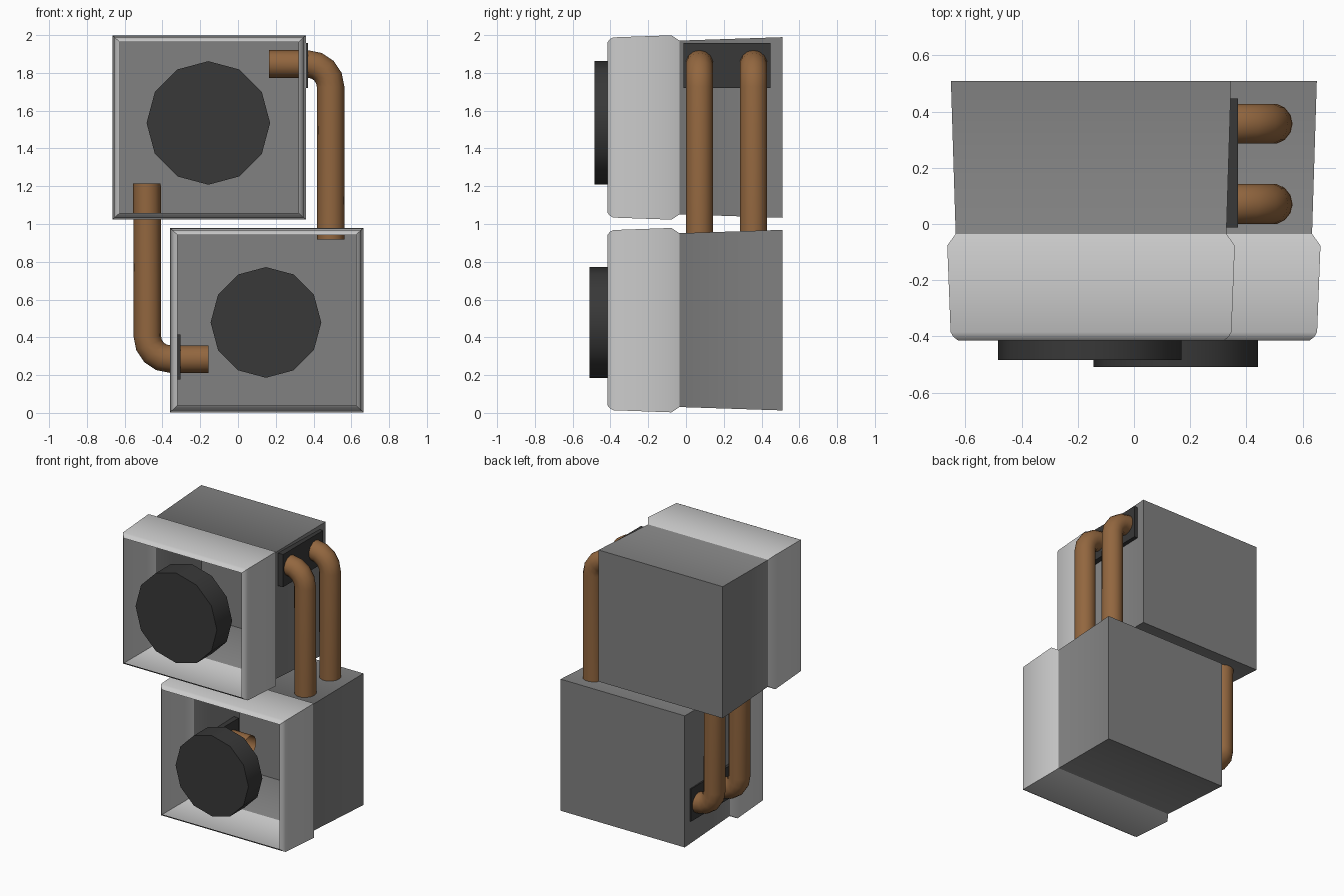
import bpy, bmesh, math

if "Cube" in bpy.data.objects:
    bpy.data.objects.remove(bpy.data.objects["Cube"])


def material(name, rgb):
    m = bpy.data.materials.new(name)
    m.diffuse_color = (*rgb, 1)
    m.use_nodes = True
    m.node_tree.nodes["Principled BSDF"].inputs["Base Color"].default_value = m.diffuse_color
    return m


LIGHT = material("light_grey", (0.60, 0.60, 0.60))
GREY = material("mid_grey", (0.22, 0.22, 0.22))
BLACK = material("charcoal", (0.04, 0.04, 0.04))
COPPER = material("copper", (0.29, 0.135, 0.05))


def finish(bm, name, mats, angle=None):
    mesh = bpy.data.meshes.new(name)
    bm.to_mesh(mesh)
    bm.free()
    for m in mats:
        mesh.materials.append(m)
    ob = bpy.data.objects.new(name, mesh)
    bpy.context.collection.objects.link(ob)
    if angle:
        bpy.ops.object.select_all(action='DESELECT')
        ob.select_set(True)
        bpy.context.view_layer.objects.active = ob
        bpy.ops.object.shade_smooth_by_angle(angle=math.radians(angle))
    return ob


# Hollow housing: rectangular rings (y, half width, half height), open at the front
RINGS = [(0.51, 0.499, 0.478), (-0.035, 0.482, 0.460), (-0.077, 0.512, 0.488),
         (-0.385, 0.500, 0.477), (-0.402, 0.490, 0.468), (-0.415, 0.473, 0.452)]


def housing(name, cx, cz):
    bm = bmesh.new()
    rings = [[bm.verts.new((cx + sx * w, y, cz + sz * h))
              for sx, sz in ((-1, -1), (1, -1), (1, 1), (-1, 1))] for y, w, h in RINGS]
    bm.faces.new(rings[0])
    for k in range(len(rings) - 1):
        a, b = rings[k], rings[k + 1]
        for i in range(4):
            j = (i + 1) % 4
            f = bm.faces.new((a[i], a[j], b[j], b[i]))
            f.material_index = 1 if k > 0 else 0   # light front flange
    bmesh.ops.recalc_face_normals(bm, faces=bm.faces)
    back = min(bm.faces, key=lambda f: -f.calc_center_median().y)
    if back.normal.y < 0:
        bmesh.ops.reverse_faces(bm, faces=bm.faces)
    finish(bm, name, [GREY, LIGHT], 40)


# Twelve-sided lamp disc facing the front
def lamp(name, cx, cz, r, y0, y1):
    bm = bmesh.new()
    n = 12
    loops = [[bm.verts.new((cx + r * math.sin(2 * math.pi * i / n), y,
                            cz + r * math.cos(2 * math.pi * i / n))) for i in range(n)]
             for y in (y0, y1)]
    for loop in loops:
        bm.faces.new(loop)
    for i in range(n):
        j = (i + 1) % n
        bm.faces.new((loops[0][i], loops[0][j], loops[1][j], loops[1][i]))
    bmesh.ops.recalc_face_normals(bm, faces=bm.faces)
    finish(bm, name, [BLACK], 40)


# Mounting plate
def plate(name, x0, x1, y0, y1, z0, z1):
    bm = bmesh.new()
    bmesh.ops.create_cube(bm, size=1)
    for v in bm.verts:
        v.co = ((x0 + x1) / 2 + v.co.x * (x1 - x0), (y0 + y1) / 2 + v.co.y * (y1 - y0),
                (z0 + z1) / 2 + v.co.z * (z1 - z0))
    finish(bm, name, [BLACK])


# Bent pipe swept along a path; the lower pair is the upper pair turned half a revolution
PIVOT_X, PIVOT_Z = 0.005, 1.066


def pipe(name, y, turned):
    bend, corner_x, corner_z = 0.12, 0.49, 1.847
    path = [(0.165, corner_z, 0.0)]
    for k in range(5):
        a = math.radians(22.5 * k)
        path.append((corner_x - bend + bend * math.sin(a),
                     corner_z - bend + bend * math.cos(a), a))
    path.append((corner_x + 0.002, 0.917, math.pi / 2))
    bm = bmesh.new()
    n, r, loops = 14, 0.073, []
    for x, z, a in path:
        loop = []
        for i in range(n):
            t = 2 * math.pi * i / n
            u = r * math.cos(t)
            px, pz = x + u * math.sin(a), z + u * math.cos(a)
            if turned:
                px, pz = 2 * PIVOT_X - px, 2 * PIVOT_Z - pz
            loop.append(bm.verts.new((px, y + r * math.sin(t), pz)))
        loops.append(loop)
    for a, b in zip(loops, loops[1:]):
        for i in range(n):
            j = (i + 1) % n
            bm.faces.new((a[i], a[j], b[j], b[i]))
    bmesh.ops.recalc_face_normals(bm, faces=bm.faces)
    finish(bm, name, [COPPER], 45)


housing("upper_housing", -0.153, 1.511)
housing("lower_housing", 0.152, 0.491)
lamp("upper_lamp", -0.157, 1.535, 0.327, -0.485, -0.31)
lamp("lower_lamp", 0.148, 0.479, 0.293, -0.51, -0.35)
plate("upper_plate", 0.33, 0.371, -0.012, 0.447, 1.72, 1.957)
plate("lower_plate", -0.352, -0.305, -0.012, 0.447, 0.177, 0.414)
for label, y in (("front", 0.071), ("back", 0.357)):
    pipe("right_" + label + "_pipe", y, False)
    pipe("left_" + label + "_pipe", y, True)
